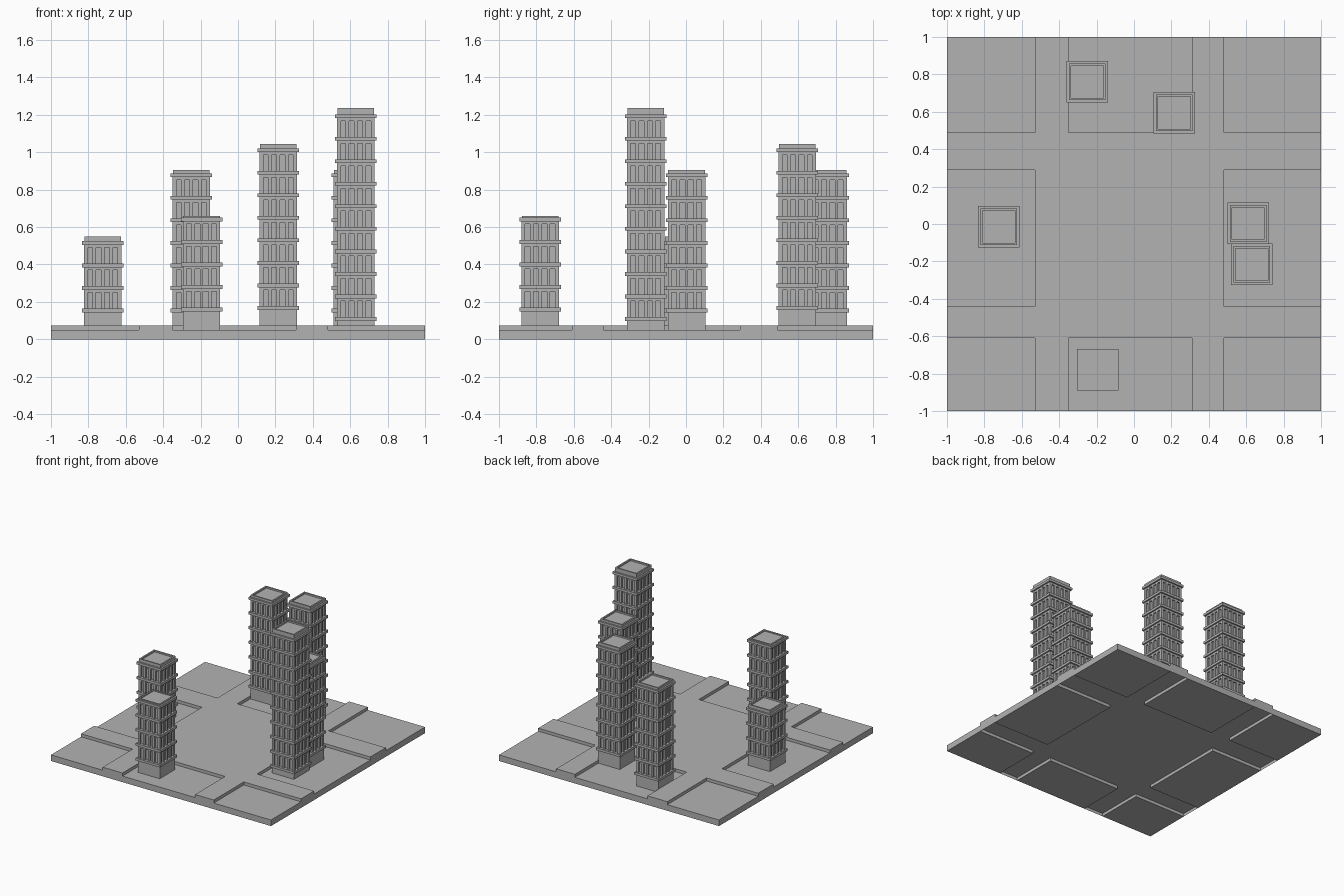
import bpy, bmesh
from mathutils import Vector, Matrix

cube = bpy.data.objects.get("Cube")
if cube:
    bpy.data.objects.remove(cube, do_unlink=True)

grey = bpy.data.materials.new("concrete grey")
grey.use_nodes = True
colour = (0.45, 0.45, 0.45, 1)
grey.diffuse_color = colour
grey.node_tree.nodes["Principled BSDF"].inputs["Base Color"].default_value = colour


def finish(bm, name):
    mesh = bpy.data.meshes.new(name)
    bm.to_mesh(mesh)
    bm.free()
    mesh.materials.append(grey)
    obj = bpy.data.objects.new(name, mesh)
    bpy.context.collection.objects.link(obj)
    return obj


def box(bm, centre, size, turn=0):
    """Add a box, turned about the tower axis by quarter turns."""
    m = (Matrix.Rotation(turn * 1.5707963, 4, 'Z') @ Matrix.Translation(centre)
         @ Matrix.Diagonal((*size, 1)))
    bmesh.ops.create_cube(bm, size=1, matrix=m)


def storey_box(bm, half, z0, z1):
    box(bm, (0, 0, (z0 + z1) / 2), (2 * half, 2 * half, z1 - z0))


# Ground sheet: raised streets and plaza between eight lower city blocks
XS = [-1, -0.53, -0.35, 0.31, 0.48, 1]
YS = [-1, -0.61, -0.44, 0.29, 0.49, 1]
BLOCK_TOP, STREET_TOP, LIFT = 0.05, 0.075, 0.025


def is_block(i, j):
    return i % 2 == 0 and j % 2 == 0 and (i, j) != (2, 2)


def quad(bm, points, facing):
    face = bm.faces.new([bm.verts.new(p) for p in points])
    face.normal_update()
    if face.normal.dot(Vector(facing)) < 0:
        face.normal_flip()


def wall(bm, a, b, z0, z1, facing):
    quad(bm, [(*a, z0), (*b, z0), (*b, z1), (*a, z1)], facing)


def make_ground():
    bm = bmesh.new()
    for i in range(5):
        for j in range(5):
            x0, x1, y0, y1 = XS[i], XS[i + 1], YS[j], YS[j + 1]
            low = is_block(i, j)
            top, bottom = (BLOCK_TOP, 0) if low else (STREET_TOP, LIFT)
            corners = [(x0, y0), (x1, y0), (x1, y1), (x0, y1)]
            quad(bm, [(*c, top) for c in corners], (0, 0, 1))
            quad(bm, [(*c, bottom) for c in corners], (0, 0, -1))
            for k, (dx, dy) in enumerate([(0, -1), (1, 0), (0, 1), (-1, 0)]):
                a, b = corners[k], corners[(k + 1) % 4]
                ni, nj = i + dx, j + dy
                if not (0 <= ni < 5 and 0 <= nj < 5):
                    wall(bm, a, b, 0, top, (dx, dy, 0))
                elif not low and is_block(ni, nj):
                    wall(bm, a, b, BLOCK_TOP, STREET_TOP, (dx, dy, 0))
                    wall(bm, a, b, 0, LIFT, (-dx, -dy, 0))
    bmesh.ops.remove_doubles(bm, verts=bm.verts, dist=0.0001)
    finish(bm, "ground_sheet")


# Towers: recessed core, piers, spandrels, ledges and a hollow parapet
HALF, CORE, LEDGE, CAP = 0.1, 0.09, 0.111, 0.098
PITCH, LEDGE_H = 0.1205, 0.02
WINDOWS = 4


def make_tower(name, x, y, top_ledge, floors, top):
    bm = bmesh.new()
    first = top_ledge - PITCH * (floors - 1)
    roof = top - 0.012
    storey_box(bm, HALF, BLOCK_TOP, first)
    storey_box(bm, CORE - 0.003, first, roof)
    for n in range(floors):
        z = first + n * PITCH
        storey_box(bm, LEDGE, z - LEDGE_H / 2, z + LEDGE_H / 2)
        if n:
            storey_box(bm, HALF - 0.002, z - 0.025, z)
    # Piers on each of the four sides
    height, mid = top_ledge - first, (top_ledge + first) / 2
    depth = HALF - CORE + 0.005
    step = (2 * HALF - 0.02) / WINDOWS
    for turn in range(4):
        for k in range(1, WINDOWS):
            u = -HALF + 0.01 + k * step
            box(bm, (u, -HALF + depth / 2, mid), (0.018, depth, height), turn)
        box(bm, (-HALF + 0.01, -HALF + 0.01, mid), (0.02, 0.02, height), turn)
        # Parapet side, mitred by running past one corner only
        box(bm, (0.006, -CAP + 0.006, (top_ledge + top) / 2),
            (2 * CAP - 0.012, 0.012, top - top_ledge), turn)
    finish(bm, name).location = (x, y, 0)


make_ground()
make_tower("tower_back_right", -0.25, 0.76, 0.877, 7, 0.905)
make_tower("tower_back_left", 0.215, 0.595, 1.011, 8, 1.044)
make_tower("tower_side_right", -0.723, -0.015, 0.515, 4, 0.55)
make_tower("tower_side_left", 0.61, 0.003, 0.877, 7, 0.905)
make_tower("tower_tallest", 0.63, -0.216, 1.193, 10, 1.236)
make_tower("tower_front", -0.195, -0.78, 0.641, 5, 0.658)
